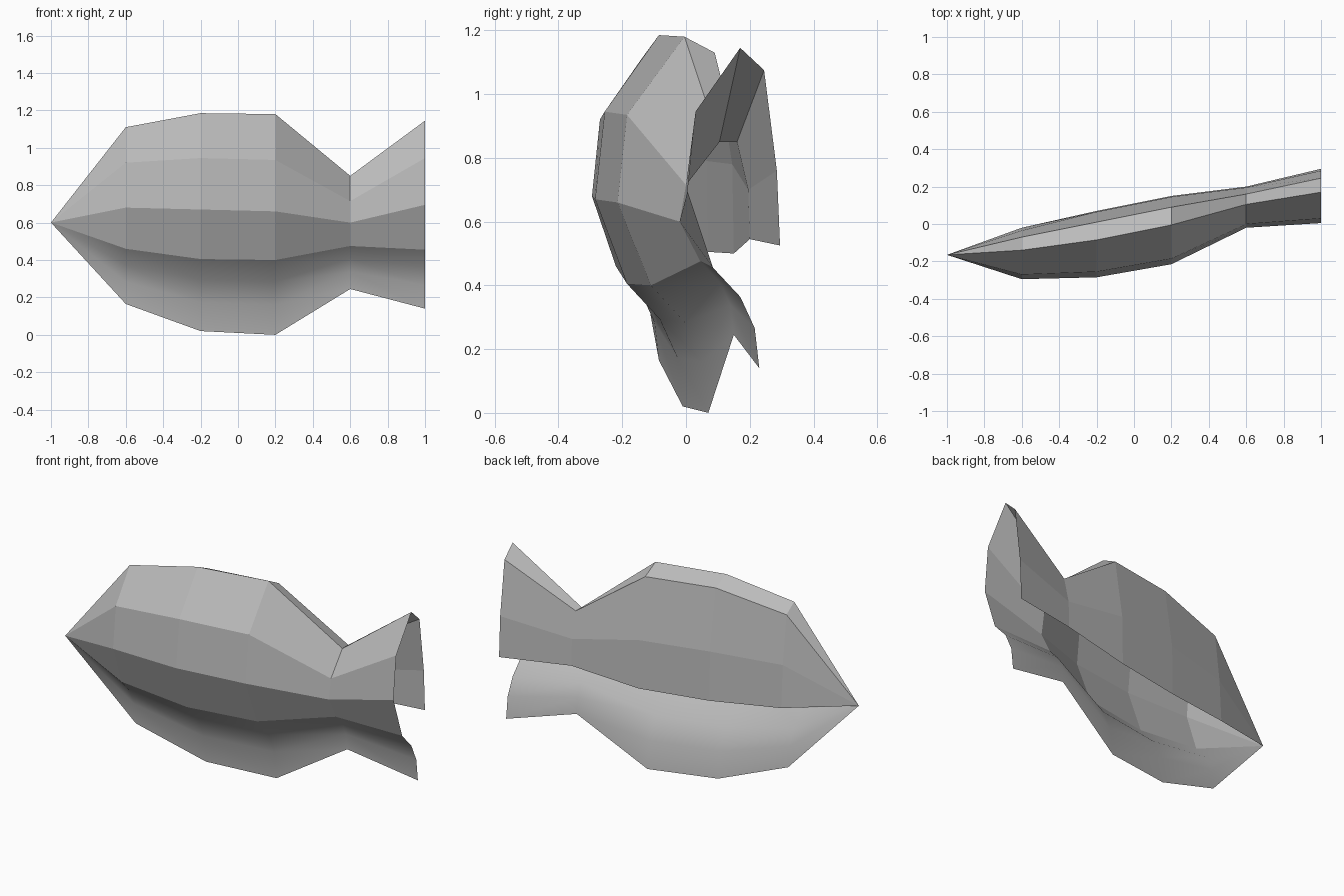
import bpy
import bmesh
from mathutils import Vector

default_cube = bpy.data.objects.get("Cube")
if default_cube:
    bpy.data.objects.remove(default_cube, do_unlink=True)

# Single flat grey
grey = bpy.data.materials.new("plain grey")
grey.use_nodes = True
grey.diffuse_color = (0.5, 0.5, 0.5, 1)
grey.node_tree.nodes["Principled BSDF"].inputs["Base Color"].default_value = grey.diffuse_color

NOSE = Vector((-1, -.165, .6))

# Open cross-sections (y, z) from the nose to the tail: back rim, back middle,
# back shoulder, top ridge, front shoulder, front middle, front low, keel
SECTIONS = [
    [(-.02, .535), (-.035, .78), (-.07, 1.06), (-.14, 1.11),
     (-.27, .92), (-.295, .68), (-.22, .46), (-.085, .165)],
    [(.07, .505), (.065, .79), (.01, 1.14), (-.085, 1.185),
     (-.255, .945), (-.285, .67), (-.185, .405), (-.01, .02)],
    [(.15, .5), (.145, .78), (.09, 1.13), (-.005, 1.18),
     (-.185, .935), (-.215, .66), (-.11, .4), (.07, 0)],
    [(.2, .545), (.195, .7), (.16, .85), (.105, .85),
     (0, .715), (-.02, .6), (.045, .475), (.15, .245)],
    [(.295, .525), (.285, .76), (.245, 1.075), (.17, 1.145),
     (.03, .945), (.005, .695), (.085, .455), (.23, .14)],
]


def station_x(index):
    return -.6 + .4 * index


def curved_belly(low, keel):
    """Bow the sheet outward between the low front edge and the keel."""
    steps = [(0, 0), (.59, .29), (.9, .6), (1, 1)]
    return [(low[0] + (keel[0] - low[0]) * across,
             low[1] + (keel[1] - low[1]) * down) for across, down in steps]


def loft(name, sections, smooth):
    """Skin open sections along x, closing them to a point at the nose."""
    bm = bmesh.new()
    tip = bm.verts.new(NOSE)
    rings = [[bm.verts.new((station_x(i), y, z)) for y, z in section]
             for i, section in enumerate(sections)]
    for upper, lower in zip(rings[0], rings[0][1:]):
        bm.faces.new((tip, lower, upper))
    for ring, following in zip(rings, rings[1:]):
        for k in range(len(ring) - 1):
            bm.faces.new((ring[k], ring[k + 1], following[k + 1], following[k]))
    for face in bm.faces:
        face.smooth = smooth
    mesh = bpy.data.meshes.new(name)
    bm.to_mesh(mesh)
    bm.free()
    mesh.materials.append(grey)
    part = bpy.data.objects.new(name, mesh)
    bpy.context.collection.objects.link(part)
    return part


# Faceted upper body, open at the tail and along the back rim
loft("body_shell", [section[:-1] for section in SECTIONS], smooth=False)

# Smooth hanging belly sheet
loft("belly_sheet", [curved_belly(*section[-2:]) for section in SECTIONS], smooth=True)
